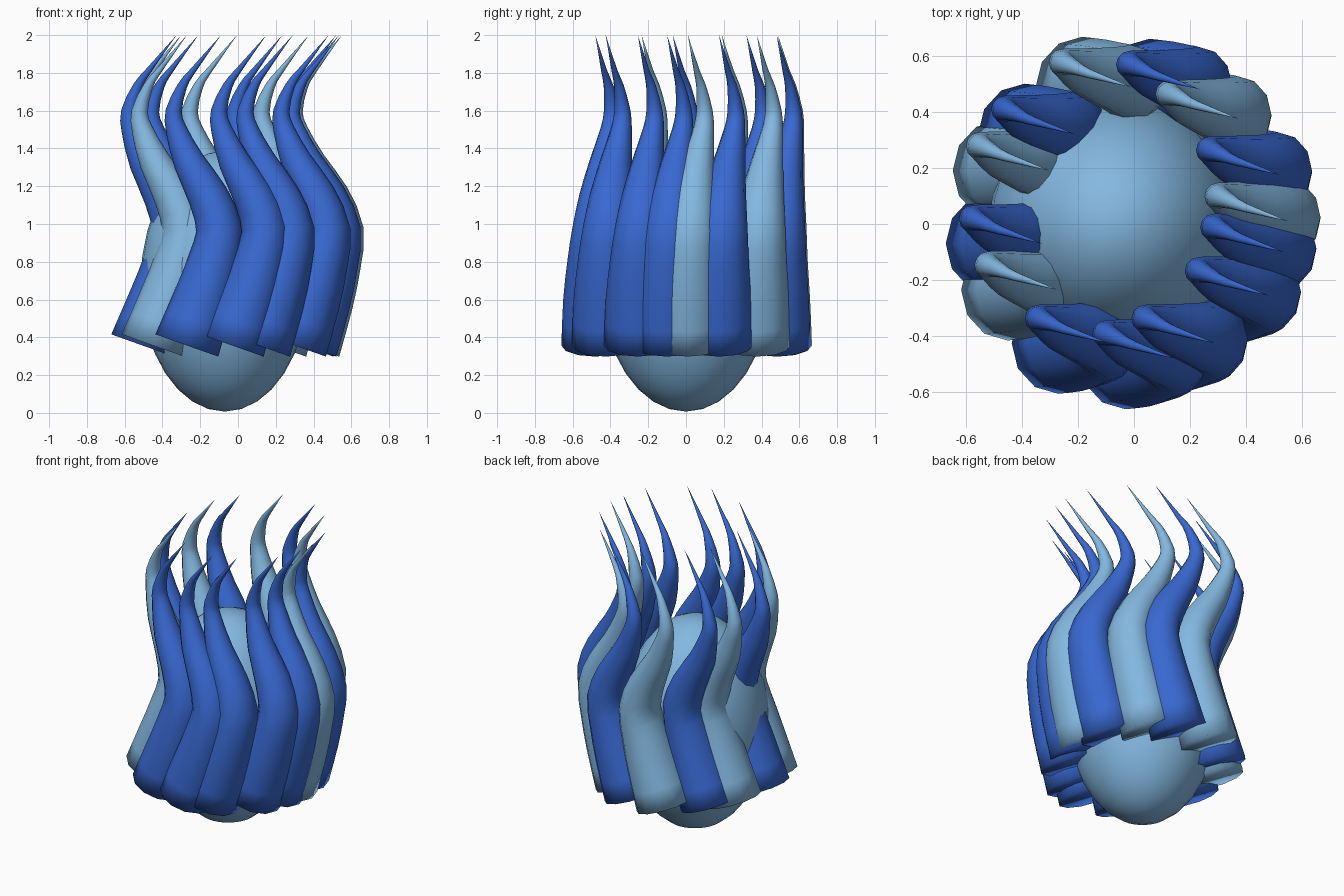
import bpy, bmesh, math
from mathutils import Vector

if "Cube" in bpy.data.objects:
    bpy.data.objects.remove(bpy.data.objects["Cube"])


def make_material(name, colour):
    mat = bpy.data.materials.new(name)
    mat.diffuse_color = (*colour, 1.0)
    mat.use_nodes = True
    mat.node_tree.nodes["Principled BSDF"].inputs["Base Color"].default_value = mat.diffuse_color
    return mat


DEEP_BLUE = make_material("deep blue", (0.040, 0.140, 0.64))
PALE_BLUE = make_material("pale blue", (0.23, 0.48, 0.75))

# Shared strand path relative to its tip: x, y, z, side radius, front radius
PATH = [
    (-0.180, 0.000, 0.357, 0.176, 0.180),
    (-0.095, 0.000, 0.60, 0.158, 0.170),
    (-0.036, 0.005, 0.80, 0.139, 0.153),
    (-0.008, 0.015, 0.97, 0.123, 0.137),
    (-0.070, 0.030, 1.15, 0.107, 0.114),
    (-0.170, 0.055, 1.33, 0.083, 0.085),
    (-0.237, 0.083, 1.50, 0.056, 0.056),
    (-0.250, 0.088, 1.60, 0.043, 0.043),
    (-0.205, 0.070, 1.73, 0.026, 0.026),
    (-0.150, 0.047, 1.81, 0.016, 0.016),
    (0.000, 0.000, 2.00, 0.000, 0.000),
]
SIDES = 12


def refine(path):
    """Add one smoothly interpolated station between each pair of stations."""
    pts = [Vector(p) for p in path]
    result = []
    for i in range(len(pts) - 1):
        before = pts[i - 1] if i else 2 * pts[0] - pts[1]
        after = pts[i + 2] if i + 2 < len(pts) else 2 * pts[-1] - pts[-2]
        result.append(pts[i])
        result.append((9 * (pts[i] + pts[i + 1]) - before - after) / 16)
    return result + [pts[-1]]


def make_strand_mesh(name, mat):
    """Tapered tube swept along the path, closed below and pointed above."""
    stations = refine(PATH)
    centres = [Vector(s[:3]) for s in stations]
    bm = bmesh.new()
    rings = []
    for i, station in enumerate(stations[:-1]):
        tangent = (centres[i + 1] - centres[max(i - 1, 0)]).normalized()
        side = Vector((0, 1, 0)).cross(tangent).normalized()
        front = tangent.cross(side)
        ring = []
        for k in range(SIDES):
            a = 2 * math.pi * k / SIDES
            offset = side * math.cos(a) * station[3] + front * math.sin(a) * station[4]
            ring.append(bm.verts.new(centres[i] + offset))
        rings.append(ring)
    tip = bm.verts.new(centres[-1])
    bm.faces.new(rings[0][::-1])
    for low, high in zip(rings, rings[1:]):
        for k in range(SIDES):
            n = (k + 1) % SIDES
            bm.faces.new((low[k], low[n], high[n], high[k]))
    for k in range(SIDES):
        bm.faces.new((rings[-1][k], rings[-1][(k + 1) % SIDES], tip))
    bmesh.ops.recalc_face_normals(bm, faces=bm.faces)
    for face in bm.faces:
        face.smooth = True
    mesh = bpy.data.meshes.new(name)
    bm.to_mesh(mesh)
    bm.free()
    mesh.materials.append(mat)
    return mesh


# Egg-shaped core
bpy.ops.mesh.primitive_uv_sphere_add(segments=32, ring_count=16, radius=1,
                                     location=(-0.07, 0, 0.697))
core = bpy.context.object
core.name = "egg_core"
core.scale = (0.445, 0.452, 0.69)
core.data.materials.append(PALE_BLUE)
bpy.ops.object.shade_smooth()

# Ring of identical strands, placed by tip position
BLUE_TIPS = [(0.235, 0.48), (0.52, 0.175), (0.535, -0.10), (0.48, -0.255), (0.29, -0.425),
             (0.15, -0.48), (-0.09, -0.425), (-0.325, -0.07), (-0.21, 0.32)]
PALE_TIPS = [(-0.005, 0.487), (0.375, 0.375), (0.55, 0.01), (-0.27, -0.235), (-0.30, 0.19)]

for label, tips, mat in (("blue_strand", BLUE_TIPS, DEEP_BLUE),
                         ("pale_strand", PALE_TIPS, PALE_BLUE)):
    mesh = make_strand_mesh(label, mat)
    for i, (x, y) in enumerate(tips):
        strand = bpy.data.objects.new(f"{label}_{i + 1}", mesh)
        strand.location = (x, y, 0)
        bpy.context.collection.objects.link(strand)
